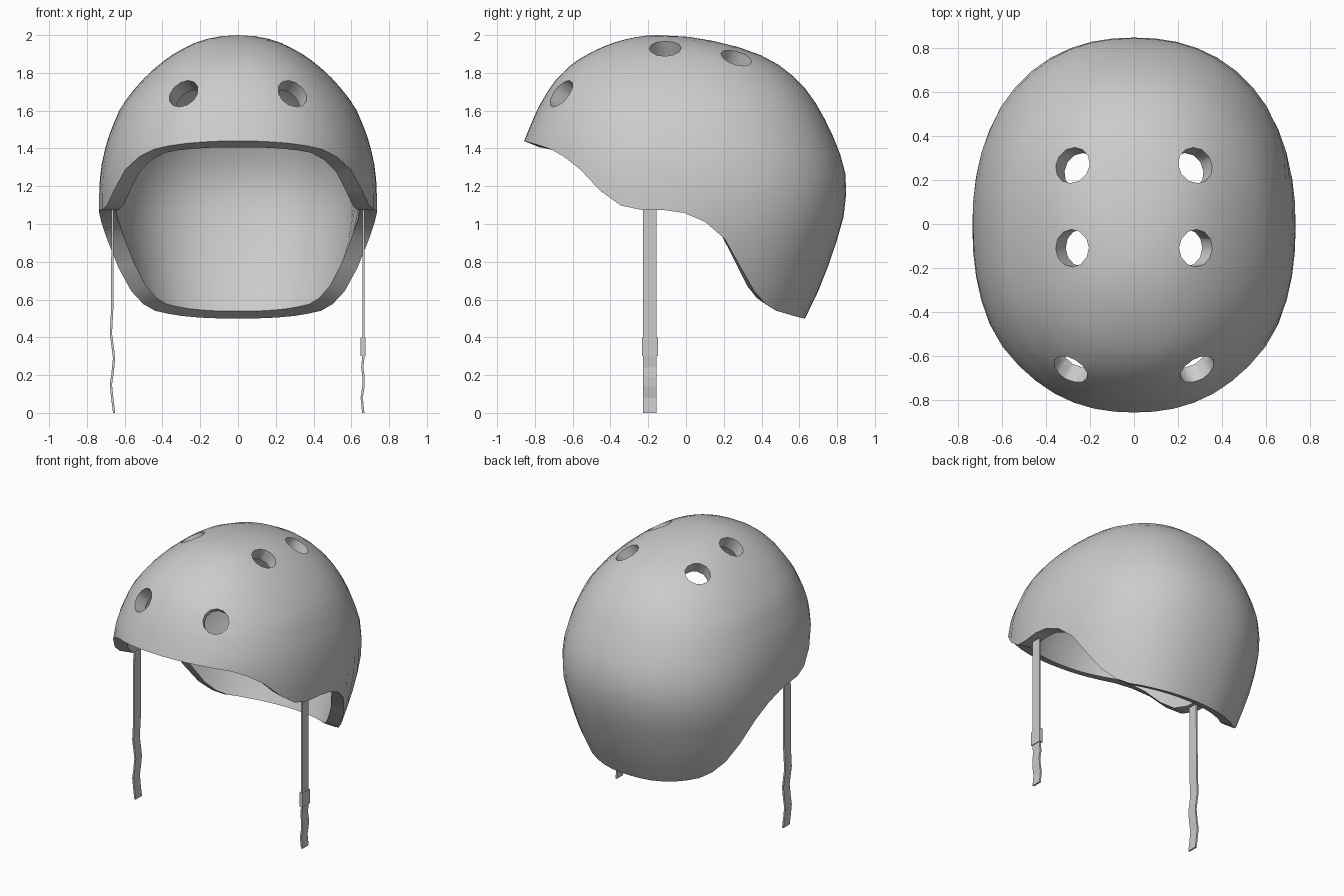
import bpy, bmesh, math
from mathutils import Vector
from mathutils.bvhtree import BVHTree

if "Cube" in bpy.data.objects:
    bpy.data.objects.remove(bpy.data.objects["Cube"])

# horizontal slices of the shell: z, front y, back y, half width
SLICES = [(2.0, -.15, -.15, 0), (1.99, -.26, .02, .115), (1.97, -.35, .14, .20),
          (1.91, -.50, .36, .325), (1.85, -.60, .48, .41), (1.75, -.70, .605, .518),
          (1.62, -.78, .70, .62), (1.44, -.857, .79, .694), (1.3, -.875, .84, .725),
          (1.2, -.875, .852, .735), (1.05, -.86, .838, .735), (.87, -.80, .787, .70),
          (.68, -.72, .718, .645), (.5, -.63, .63, .585)]
# lower rim seen from the side: y, z
RIM = [(-2, 1.44), (-.855, 1.44), (-.72, 1.40), (-.60, 1.33), (-.50, 1.23), (-.43, 1.15),
       (-.35, 1.10), (-.27, 1.075), (-.08, 1.075), (.03, 1.05), (.14, .99), (.20, .93),
       (.27, .81), (.34, .675), (.40, .59), (.48, .54), (.63, .50), (2, .50)]
COLS, RINGS, THICK, POWER = 48, 18, .09, 2.25


def interp(rows, k):
    for a, b in zip(rows, rows[1:]):
        if k <= b[0]:
            break
    f = (k - a[0]) / (b[0] - a[0])
    return [p + (q - p) * f for p, q in zip(a[1:], b[1:])]


S_ROWS = [(math.sqrt(2 - r[0]),) + r[1:] for r in SLICES]


def surface(s, ang):
    yf, yb, w = interp(S_ROWS, s)
    c, n = math.cos(ang), math.sin(ang)
    r = (abs(c) ** POWER + abs(n) ** POWER) ** (-1 / POWER)   # slightly squared oval
    return Vector((w * r * c, (yf + yb) / 2 + (yb - yf) / 2 * r * n, 2 - s * s))


def new_object(name, bm):
    me = bpy.data.meshes.new(name)
    bm.to_mesh(me)
    bm.free()
    ob = bpy.data.objects.new(name, me)
    bpy.context.collection.objects.link(ob)
    return ob


def activate(ob):
    bpy.ops.object.select_all(action='DESELECT')
    ob.select_set(True)
    bpy.context.view_layer.objects.active = ob


# shell surface: meridians running from the crown to the rim
bm = bmesh.new()
crown = bm.verts.new(surface(0, 0))
columns = []
s_max = S_ROWS[-1][0]
for j in range(COLS):
    ang = 2 * math.pi * j / COLS
    s = .5
    while s < s_max:
        p = surface(s, ang)
        if p.z <= interp(RIM, p.y)[0]:
            break
        s += .001
    s = min(s, s_max)
    columns.append([bm.verts.new(surface(s * (i / RINGS) ** .88, ang)) for i in range(1, RINGS + 1)])
for j in range(COLS):
    a, b = columns[j], columns[(j + 1) % COLS]
    bm.faces.new((crown, a[0], b[0]))
    for i in range(RINGS - 1):
        bm.faces.new((a[i], a[i + 1], b[i + 1], b[i]))
bm.normal_update()
tree = BVHTree.FromBMesh(bm)
shell = new_object("helmet_shell", bm)

# vent hole cutters, square to the surface
bm = bmesh.new()
for side in (1, -1):
    for x, y, z in ((.285, .27, 1.89), (.285, -.11, 1.935), (.295, -.675, 1.70)):
        loc, nor, _, _ = tree.find_nearest(Vector((x * side, y, z)))
        mat = nor.to_track_quat('Z', 'Y').to_matrix().to_4x4()
        mat.translation = loc
        bmesh.ops.create_cone(bm, cap_ends=True, segments=12, radius1=.085, radius2=.085,
                              depth=.4, matrix=mat)
cutter = new_object("vent_cutter", bm)
cutter.hide_render = True

# thickness and vents
activate(shell)
m = shell.modifiers.new("thickness", 'SOLIDIFY')
m.thickness, m.offset, m.use_even_offset = THICK, -1, True
bpy.ops.object.modifier_apply(modifier=m.name)
m = shell.modifiers.new("vents", 'BOOLEAN')
m.operation, m.object, m.solver = 'DIFFERENCE', cutter, 'EXACT'
bpy.ops.object.modifier_apply(modifier=m.name)
bpy.data.objects.remove(cutter)
bpy.ops.object.shade_smooth_by_angle(angle=math.radians(35))


# hanging straps: thin ribbons following an x, z path
def strap(name, path, y0=-.227, y1=-.157, t=.006):
    bm = bmesh.new()
    rings = [[bm.verts.new(c) for c in ((x - t, y0, z), (x + t, y0, z), (x + t, y1, z), (x - t, y1, z))]
             for x, z in path]
    for a, b in zip(rings, rings[1:]):
        for k in range(4):
            bm.faces.new((a[k], a[(k + 1) % 4], b[(k + 1) % 4], b[k]))
    bm.faces.new(rings[0])
    bm.faces.new(rings[-1])
    bmesh.ops.recalc_face_normals(bm, faces=bm.faces)
    return new_object(name, bm)


strap("left_strap", [(-.664, 1.11), (-.666, .55), (-.673, .42), (-.665, .36), (-.656, .29),
                     (-.664, .21), (-.673, .15), (-.666, .08), (-.656, 0)])
strap("right_strap", [(.664, 1.11), (.664, .30), (.658, .24), (.665, .19), (.664, .14),
                      (.655, .08), (.663, 0)])
strap("strap_buckle", [(.662, .40), (.662, .30)], -.233, -.149, .013)
